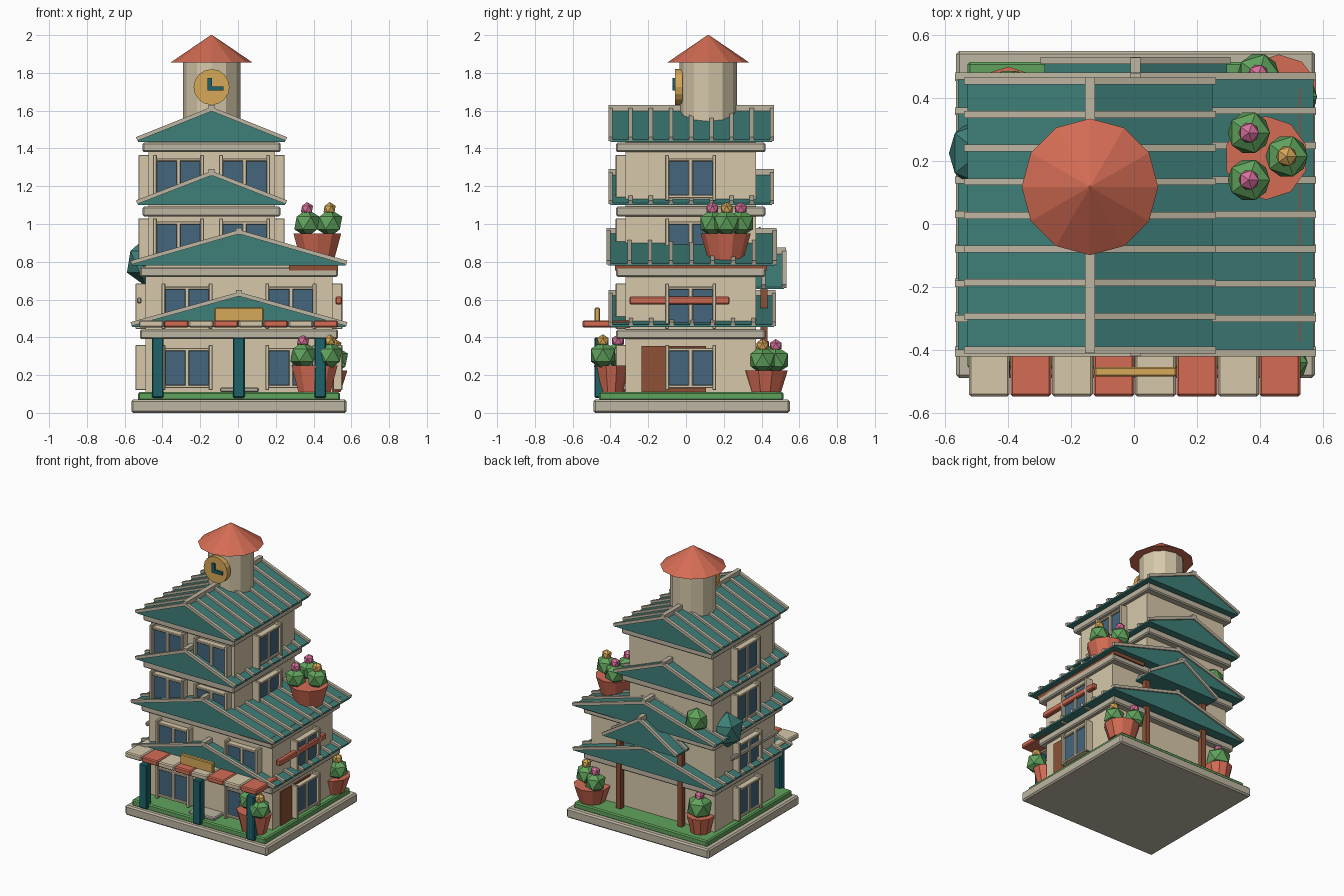
import bpy, bmesh, math
from mathutils import Matrix, Vector

old = bpy.data.objects.get("Cube")
if old:
    bpy.data.objects.remove(old, do_unlink=True)


def material(name, r, g, b):
    lin = [((c / 255 + 0.055) / 1.055) ** 2.4 for c in (r, g, b)] + [1]
    m = bpy.data.materials.new(name)
    m.use_nodes = True
    m.diffuse_color = lin
    m.node_tree.nodes["Principled BSDF"].inputs["Base Color"].default_value = lin
    return m


CREAM = material("cream wall", 214, 200, 170)
TRIM = material("stone trim", 190, 182, 162)
TEAL = material("teal roof", 62, 126, 120)
RED = material("terracotta", 212, 108, 84)
GREEN = material("leaf green", 96, 162, 92)
GOLD = material("gold", 214, 168, 88)
PINK = material("pink flower", 214, 112, 155)
BROWN = material("brown wood", 142, 80, 54)
GLASS = material("window glass", 68, 102, 124)
DARK = material("dark teal", 30, 98, 105)


def finish(name, bm, mat):
    bmesh.ops.recalc_face_normals(bm, faces=bm.faces)
    me = bpy.data.meshes.new(name)
    bm.to_mesh(me)
    bm.free()
    me.materials.append(mat)
    ob = bpy.data.objects.new(name, me)
    bpy.context.scene.collection.objects.link(ob)
    return ob


def add_box(bm, x0, x1, y0, y1, z0, z1, place=Matrix()):
    mid = Vector((x0 + x1, y0 + y1, z0 + z1)) / 2
    size = Matrix.Diagonal((x1 - x0, y1 - y0, z1 - z0, 1))
    bmesh.ops.create_cube(bm, size=1, matrix=place @ Matrix.Translation(mid) @ size)


def boxes(name, mat, items, place=Matrix(), bevel=0.0):
    bm = bmesh.new()
    for b in items:
        add_box(bm, *b, place=place)
    if bevel:
        bmesh.ops.bevel(bm, geom=bm.edges[:], offset=bevel, segments=1, affect='EDGES')
    return finish(name, bm, mat)


def cone(name, mat, x, y, z0, z1, r0, r1, sides=12, squash=1.0):
    bm = bmesh.new()
    m = Matrix.Translation((x, y, (z0 + z1) / 2)) @ Matrix.Diagonal((1, squash, 1, 1))
    bmesh.ops.create_cone(bm, cap_ends=True, segments=sides, radius1=r0, radius2=r1,
                          depth=z1 - z0, matrix=m)
    return finish(name, bm, mat)


def ball(name, mat, x, y, z, r, sx=1.0, sz=1.0):
    bm = bmesh.new()
    m = Matrix.Translation((x, y, z)) @ Matrix.Diagonal((sx, 1, sz, 1))
    bmesh.ops.create_icosphere(bm, subdivisions=1, radius=r, matrix=m)
    return finish(name, bm, mat)


def gable_roof(name, cx, hw, z0, z1, y0, y1, battens):
    # Solid gable prism
    bm = bmesh.new()
    lip = z0 + 0.012
    profile = [(-hw, z0), (hw, z0), (hw, lip), (0, z1), (-hw, lip)]
    front = bm.faces.new([bm.verts.new((cx + x, y0, z)) for x, z in profile])
    ext = bmesh.ops.extrude_face_region(bm, geom=[front])
    moved = [v for v in ext["geom"] if isinstance(v, bmesh.types.BMVert)]
    bmesh.ops.translate(bm, verts=moved, vec=(0, y1 - y0, 0))
    if not front.is_valid or len(bm.faces) < 7:
        bmesh.ops.holes_fill(bm, edges=bm.edges[:])
    finish(name, bm, TEAL)
    # Battens running down both slopes
    bm = bmesh.new()
    for i in range(battens):
        y = y0 + (y1 - y0) * i / (battens - 1)
        for s in (-1, 1):
            a, b = Vector((cx, y, z1)), Vector((cx + s * (hw + 0.005), y, lip))
            d = b - a
            place = Matrix.Translation((a + b) / 2) @ d.to_track_quat('X', 'Z').to_matrix().to_4x4()
            add_box(bm, -d.length / 2, d.length / 2, -0.011, 0.011, -0.007, 0.014, place)
    add_box(bm, cx - 0.016, cx + 0.016, y0 - 0.01, y1 + 0.01, z1 - 0.01, z1 + 0.025)
    finish(name + "_battens", bm, TRIM)


def window(name, x, y, z, turn, h=0.195):
    # Faces -y before turning; z is the bottom of the glass
    place = Matrix.Translation((x, y, z)) @ Matrix.Rotation(turn, 4, 'Z')
    boxes(name + "_glass", GLASS, [(-0.115, 0.115, -0.03, 0.01, 0, h)], place)
    bars = [(u - 0.01, u + 0.01, -0.052, 0.01, -0.02, h + 0.025) for u in (-0.125, 0.125)]
    bars += [(-0.011, 0.011, -0.042, 0, 0, h)]
    bars += [(-0.135, 0.135, -0.042, 0.01, v - 0.008, v + 0.008) for v in (0, h)]
    boxes(name + "_frame", CREAM, bars, place, 0.003)


def planter(name, x, y, z, r, squash, plants, h=0.14, size=0.075):
    cone(name + "_pot", RED, x, y, z, z + h, r * 0.7, r, 10, squash)
    for i, (px, py, flower) in enumerate(plants):
        ball(f"{name}_bush_{i}", GREEN, px, py, z + h + 0.055, size)
        ball(f"{name}_flower_{i}", flower, px, py, z + h + 0.13, 0.036)


# Ground
boxes("base_slab", TRIM, [(-0.565, 0.575, -0.49, 0.55, 0, 0.07)], bevel=0.01)
boxes("lawn", GREEN, [(-0.53, 0.54, -0.46, 0.515, 0.065, 0.11)], bevel=0.008)
boxes("door_step", TRIM, [(-0.095, 0.11, -0.43, -0.32, 0.11, 0.135)], bevel=0.006)

# Storeys: left, right, floor, band bottom, window bottom, roof bottom, roof apex, front, back
storeys = [
    (-0.49, 0.50, 0.10, 0.39, 0.14, 0.455, 0.625, -0.40, 0.465),
    (-0.49, 0.50, 0.44, 0.72, 0.465, 0.78, 0.955, -0.41, 0.47),
    (-0.475, 0.195, 0.76, 1.04, 0.81, 1.10, 1.265, -0.40, 0.455),
    (-0.475, 0.195, 1.08, 1.38, 1.145, 1.435, 1.605, -0.40, 0.455),
]
for n, (l, r, z, top, wz, rz, apex, f, b) in enumerate(storeys, 1):
    cx, hw = (l + r) / 2, (r - l) / 2
    boxes(f"wall_{n}", CREAM, [(l, r, -0.32, 0.37, z, rz + 0.01)])
    boxes(f"band_{n}", TRIM, [(l - 0.03, r + 0.03, -0.37, 0.42, top, top + 0.052)], bevel=0.008)
    gable_roof(f"roof_{n}", cx, hw + (0.07 if n < 3 else 0.055), rz, apex, f, b, 9)
    off = 0.275 if n < 3 else 0.175
    for s, side in ((-1, "right"), (1, "left")):
        window(f"front_{side}_window_{n}", cx + s * off, -0.32, wz, 0)
        window(f"{side}_window_{n}", cx + s * hw, 0.025, wz, s * math.pi / 2)

# Side door, side rails and balcony plank
boxes("side_door", BROWN, [(0.49, 0.509, -0.235, 0.105, 0.11, 0.355)])
boxes("left_rail", RED, [(0.515, 0.55, -0.30, 0.23, 0.575, 0.615)], bevel=0.006)
boxes("right_rail", TRIM, [(-0.535, -0.51, -0.30, 0.23, 0.58, 0.61)], bevel=0.006)
boxes("balcony_plank", BROWN, [(0.27, 0.53, -0.375, 0.43, 0.755, 0.805)])

# Striped awning, sign and front posts
for i in range(8):
    x = -0.525 + i * 0.132
    boxes(f"awning_panel_{i}", RED if i % 2 else CREAM,
          [(x, x + 0.13, -0.548, -0.29, 0.452, 0.49)], bevel=0.007)
boxes("sign", GOLD, [(-0.125, 0.135, -0.485, -0.455, 0.485, 0.557)], bevel=0.005)
boxes("front_posts", DARK, [(x - 0.031, x + 0.031, -0.485, -0.43, 0.08, 0.40)
                            for x in (-0.425, 0.005, 0.435)], bevel=0.006)

# Back porch with two levels of posts and a small gable
boxes("back_posts", BROWN, [(x - 0.018, x + 0.018, 0.395, 0.431, z0, z1)
                            for x in (-0.25, 0.24) for z0, z1 in ((0.1, 0.46), (0.5, 0.68))])
gable_roof("back_porch_roof", 0.005, 0.29, 0.655, 0.85, 0.30, 0.52, 3)

# Clock tower
TX, TY = -0.14, 0.118
cone("tower", CREAM, TX, TY, 1.48, 1.86, 0.152, 0.152)
cone("tower_roof", RED, TX, TY, 1.855, 2.0, 0.217, 0.004)
face = cone("clock_face", GOLD, 0, 0, -0.02, 0.02, 0.095, 0.095, 16)
face.rotation_euler.x = math.pi / 2
face.location = (TX, -0.038, 1.725)
boxes("clock_hands", DARK, [(TX - 0.022, TX + 0.002, -0.072, -0.055, 1.712, 1.772),
                            (TX - 0.022, TX + 0.062, -0.072, -0.055, 1.706, 1.728)])

# Planters
planter("balcony_planter", 0.42, 0.21, 0.81, 0.133, 1,
        [(0.365, 0.29, PINK), (0.365, 0.14, PINK), (0.485, 0.215, GOLD)])
planter("front_planter", 0.405, -0.395, 0.11, 0.128, 0.72,
        [(0.345, -0.36, PINK), (0.485, -0.44, GOLD)])
planter("back_left_planter", 0.46, 0.42, 0.11, 0.125, 0.95,
        [(0.395, 0.475, PINK), (0.515, 0.405, GOLD)], 0.115)
planter("back_right_planter", -0.40, 0.405, 0.11, 0.095, 1, [(-0.395, 0.41, PINK)], 0.12, 0.09)

# Shrubs on the upper roof
ball("side_shrub", TEAL, -0.49, 0.225, 0.80, 0.122, 0.9, 1.05)
ball("back_shrub", GREEN, -0.36, 0.39, 0.90, 0.085)
